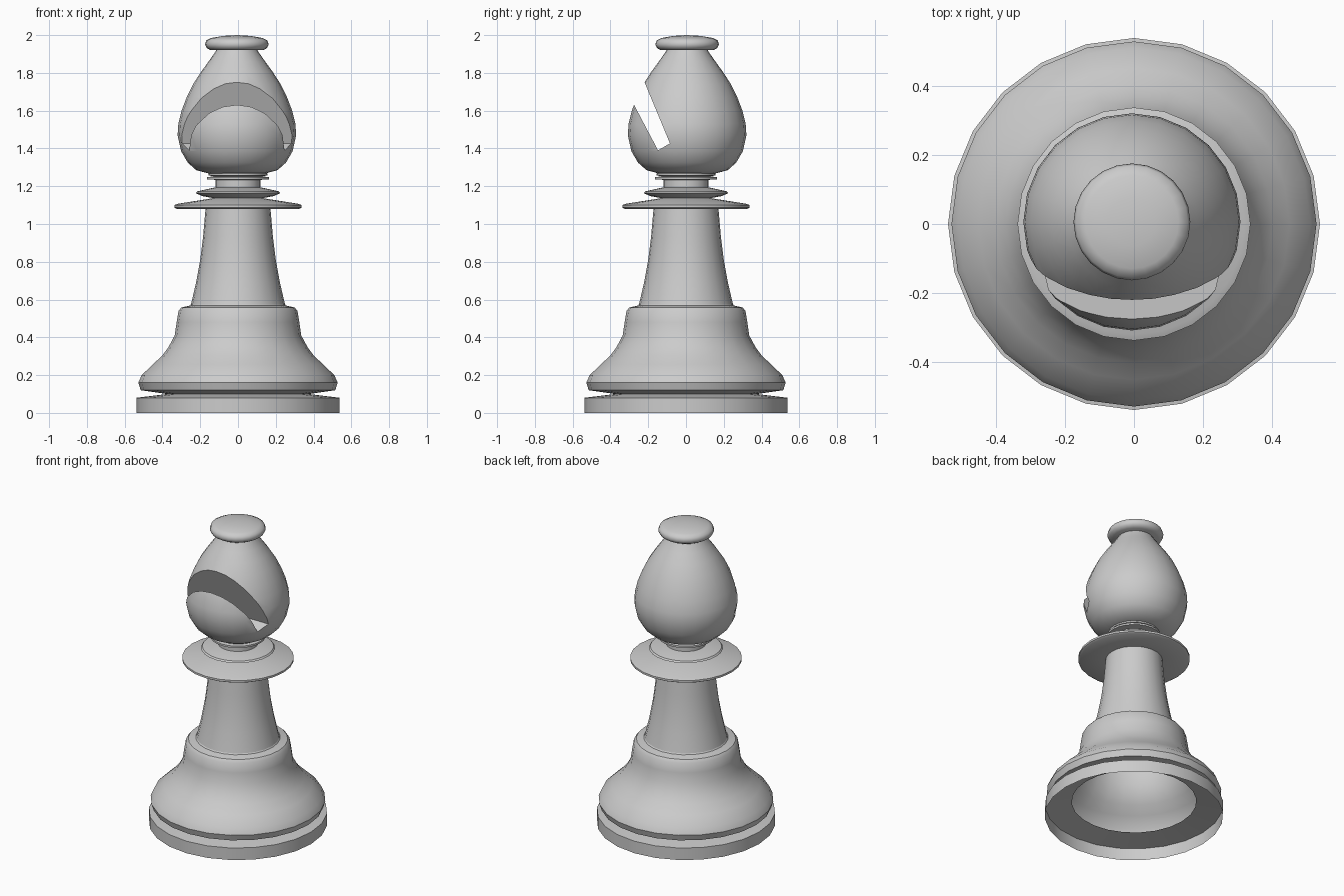
import bpy, bmesh, math

if "Cube" in bpy.data.objects:
    bpy.data.objects.remove(bpy.data.objects["Cube"])

SIDES = 24


def finish(obj, angle=35):
    bpy.ops.object.select_all(action='DESELECT')
    obj.select_set(True)
    bpy.context.view_layer.objects.active = obj
    bpy.ops.object.shade_smooth_by_angle(angle=math.radians(angle))


def mesh_object(name, bm):
    mesh = bpy.data.meshes.new(name)
    bm.to_mesh(mesh)
    bm.free()
    obj = bpy.data.objects.new(name, mesh)
    bpy.context.collection.objects.link(obj)
    return obj


def lathe(name, profile, center=(0, 0)):
    """Turn (radius, height) points, listed bottom to top, around z."""
    bm = bmesh.new()
    rings = []
    for r, z in profile:
        n = SIDES if r > 0 else 1
        rings.append([bm.verts.new((center[0] + r * math.cos(2 * math.pi * i / SIDES),
                                    center[1] + r * math.sin(2 * math.pi * i / SIDES), z))
                      for i in range(n)])
    for a, b in zip(rings, rings[1:]):
        for i in range(SIDES):
            j = (i + 1) % SIDES
            quad = [a[i % len(a)], a[j % len(a)], b[j % len(b)], b[i % len(b)]]
            bm.faces.new(list(dict.fromkeys(quad)))
    return mesh_object(name, bm)


# Hollow foot, open underneath, with a deep groove under the bell
foot = lathe("foot", [(.538, 0), (.538, .08), (.376, .1), (.515, .12), (.528, .16),
                      (.51, .2), (.45, .257), (.40, .305), (.37, .345), (.335, .41),
                      (.325, .48), (.315, .54), (.30, .558), (.255, .568), (.25, .575)])
finish(foot)

# Tapered stem
stem = lathe("stem", [(.25, .57), (.222, .69), (.2, .81), (.185, .93), (.172, 1.08)])
finish(stem)

# Wide collar, smaller ring and neck
collar = lathe("collar", [(.17, 1.08), (.325, 1.08), (.337, 1.087), (.337, 1.1), (.32, 1.107),
                          (.13, 1.137), (.19, 1.148), (.223, 1.163), (.215, 1.173),
                          (.13, 1.192), (.12, 1.192), (.12, 1.234), (.165, 1.236),
                          (.165, 1.248), (.13, 1.252), (.155, 1.258), (.155, 1.268),
                          (.13, 1.275)])
finish(collar)

# Egg-shaped solid head
CENTER = (-.006, .006)
head = lathe("head", [(0, 1.262), (.14, 1.265), (.215, 1.285), (.26, 1.325), (.295, 1.385),
                      (.314, 1.47), (.31, 1.53), (.293, 1.6), (.266, 1.67), (.232, 1.74),
                      (.19, 1.805), (.15, 1.86), (.115, 1.91), (.105, 1.93), (0, 1.93)], CENTER)

# Slanted slot cutter, a four-sided bar running across x
bm = bmesh.new()
section = [(-.148, 1.39), (-.085, 1.427), (-.277, 1.889), (-.360, 1.792)]
ends = [[bm.verts.new((x, y, z)) for y, z in section] for x in (-.6, .6)]
bm.faces.new(ends[0])
bm.faces.new(ends[1][::-1])
for i in range(4):
    j = (i + 1) % 4
    bm.faces.new((ends[0][i], ends[1][i], ends[1][j], ends[0][j]))
bmesh.ops.recalc_face_normals(bm, faces=bm.faces[:])
cutter = mesh_object("slot_cutter", bm)
cutter.hide_render = True

# Cut the slot into the head
cut = head.modifiers.new("slot", 'BOOLEAN')
cut.operation = 'DIFFERENCE'
cut.solver = 'EXACT'
cut.object = cutter
bpy.context.view_layer.objects.active = head
bpy.ops.object.modifier_apply(modifier=cut.name)
bpy.data.objects.remove(cutter)
finish(head)

# Flattened knob on top
knob = lathe("knob", [(0, 1.92), (.14, 1.92), (.16, 1.932), (.169, 1.95), (.162, 1.972),
                      (.135, 1.985), (.07, 1.996), (0, 2.0)], CENTER)
finish(knob, 60)
